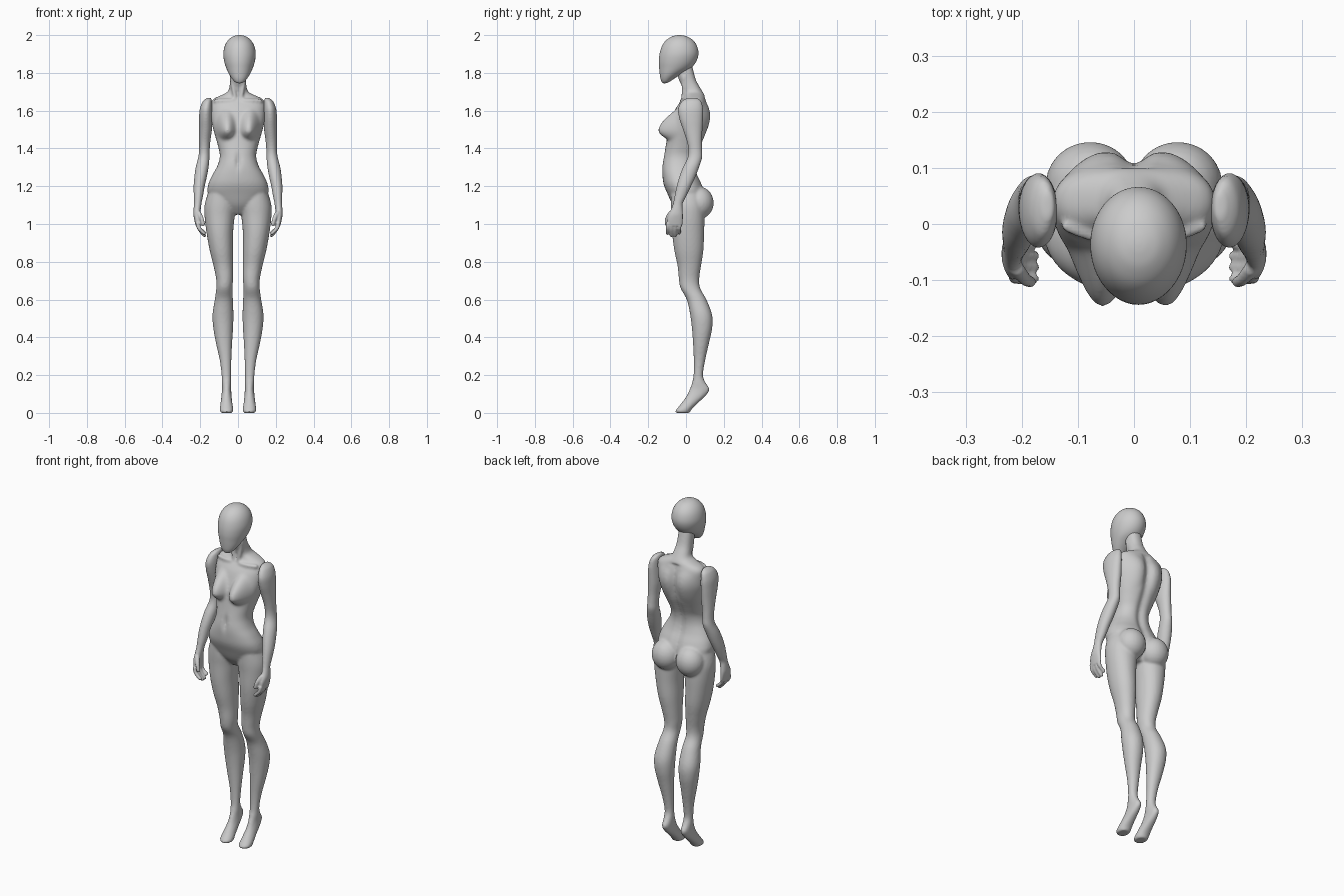
import bpy, bmesh, math
from mathutils import Vector


def catmull(rows, steps):
    """Smoothly interpolated rows through the key rows."""
    out = []
    for i in range(len(rows) - 1):
        a, b = rows[max(i - 1, 0)], rows[i]
        c, d = rows[i + 1], rows[min(i + 2, len(rows) - 1)]
        for k in range(steps):
            t = k / steps
            out.append([0.5 * (2 * q + (r - p) * t + (2 * p - 5 * q + 4 * r - s) * t * t
                               + (3 * q - p - 3 * r + s) * t ** 3)
                        for p, q, r, s in zip(a, b, c, d)])
    return out + [list(rows[-1])]


def skin(bm, rings):
    """Closed surface over a list of rings of points."""
    rings = [[bm.verts.new(p) for p in ring] for ring in rings]
    n = len(rings[0])
    for a, b in zip(rings, rings[1:]):
        for k in range(n):
            bm.faces.new((a[k], a[(k + 1) % n], b[(k + 1) % n], b[k]))
    bm.faces.new(rings[0])
    bm.faces.new(rings[-1])


def loft(bm, rows, side=1, power=2.0, steps=4, n=36, shape=None):
    """Skin over horizontal rings: z, x min, x max, y front, y back."""
    rings = []
    for z, x0, x1, y0, y1 in catmull(rows, steps):
        ring = []
        for k in range(n):
            a = 2 * math.pi * k / n
            c, s = math.cos(a), math.sin(a)
            c = math.copysign(abs(c) ** (2 / power), c)
            s = math.copysign(abs(s) ** (2 / power), s)
            x, y = (x0 + x1) / 2 + c * (x1 - x0) / 2, (y0 + y1) / 2 + s * (y1 - y0) / 2
            ring.append((side * x, y + (shape(x, s, z) if shape else 0), z))
        rings.append(ring)
    skin(bm, rings)


def ball(bm, centre, radii, side=1):
    (x, y, z), (rx, ry, rz) = centre, radii
    rows = []
    for i in range(13):
        a = math.pi * (0.03 + 0.94 * i / 12)
        w = math.sin(a)
        rows.append((z - rz * math.cos(a), x - rx * w, x + rx * w, y - ry * w, y + ry * w))
    loft(bm, rows, side, steps=1, n=24)


def strand(bm, points, r0, r1, side, n=10):
    """Tapering tube with rounded ends along a path."""
    path = [Vector((side * x, y, z)) for x, y, z in catmull(points, 5)]
    m = len(path) - 1
    rings = []
    for i, p in enumerate(path):
        d = (path[min(i + 1, m)] - path[max(i - 1, 0)]).normalized()
        u = d.orthogonal() if abs(d.y) > 0.9 else d.cross(Vector((0, 1, 0)))
        u.normalize()
        v = d.cross(u)
        r = (r0 + (r1 - r0) * i / m) * (0.5 if i in (0, m) else 1)
        rings.append([p + r * (math.cos(2 * math.pi * k / n) * u
                               + math.sin(2 * math.pi * k / n) * v) for k in range(n)])
    skin(bm, rings)


def finish(bm, name, voxel=None, smooth=6):
    bmesh.ops.recalc_face_normals(bm, faces=bm.faces[:])
    for f in bm.faces:
        f.smooth = True
    me = bpy.data.meshes.new(name)
    bm.to_mesh(me)
    bm.free()
    ob = bpy.data.objects.new(name, me)
    bpy.context.collection.objects.link(ob)
    if voxel:
        rm = ob.modifiers.new("union", 'REMESH')
        rm.mode, rm.voxel_size, rm.use_smooth_shade = 'VOXEL', voxel, True
        sm = ob.modifiers.new("soften", 'SMOOTH')
        sm.factor, sm.iterations = 0.5, smooth


def bump(x, z, cx, cz, rx, down, up):
    d = ((abs(x) - cx) / rx) ** 2 + ((z - cz) / (up if z > cz else down)) ** 2
    return max(0, 1 - d) ** 1.3


def torso_shape(x, s, z):
    """Spine hollow and shoulder blades behind, breasts and navel in front."""
    if s > 0:
        if z > 1.67:
            return 0
        return s * (0.014 * bump(x, z, .068, 1.57, .06, .12, .08)
                    - 0.014 * math.exp(-(x / 0.022) ** 2))
    return s * (0.066 * bump(x, z, .065, 1.497, .056, .055, .115)
                - 0.014 * math.exp(-(x / 0.012) ** 2 - ((z - 1.33) / 0.04) ** 2))


# Torso and neck: z, half width, front, back
torso = [(1.05, .03, -.03, .06), (1.10, .11, -.07, .09), (1.16, .158, -.098, .10),
         (1.21, .157, -.118, .085), (1.26, .135, -.125, .062), (1.31, .108, -.126, .052),
         (1.36, .096, -.118, .058), (1.41, .105, -.108, .078), (1.46, .119, -.10, .10),
         (1.51, .133, -.092, .113), (1.56, .143, -.075, .12), (1.61, .145, -.055, .118),
         (1.645, .142, -.032, .11), (1.665, .125, -.017, .103), (1.682, .088, -.01, .098),
         (1.70, .055, -.012, .088), (1.73, .045, -.022, .07), (1.77, .042, -.04, .05),
         (1.85, .042, -.06, .03)]
# Leg and tiptoe foot: z, inner, outer, front, back
leg = [(1.20, .04, .145, -.08, .07), (1.11, .012, .175, -.08, .095), (1.04, .018, .177, -.076, .098),
       (.95, .026, .166, -.073, .096), (.86, .026, .150, -.062, .092), (.78, .026, .130, -.045, .08),
       (.71, .026, .116, -.038, .07), (.66, .030, .115, -.029, .075), (.60, .027, .123, .004, .108),
       (.52, .024, .135, .022, .138), (.45, .026, .131, .031, .139), (.37, .031, .117, .037, .122),
       (.28, .035, .097, .041, .102), (.20, .037, .087, .040, .090), (.16, .036, .086, .032, .104),
       (.125, .036, .085, .019, .125), (.09, .034, .088, .003, .104), (.055, .030, .092, -.022, .066),
       (.028, .026, .096, -.043, .038), (.010, .025, .096, -.057, .024), (0, .030, .091, -.052, .020)]

bm = bmesh.new()
loft(bm, [(z, -w, w, f, b) for z, w, f, b in torso], power=2.3, shape=torso_shape, n=96, steps=5)
for s in (1, -1):
    loft(bm, leg, s, 2.1)
    # Buttocks
    ball(bm, (.078, .070, 1.112), (.080, .077, .085), s)
    # Collar bones and neck tendons
    strand(bm, [(.02, -.022, 1.653), (.07, -.022, 1.653), (.13, .0, 1.652)], .010, .011, s)
    strand(bm, [(.036, -.01, 1.79), (.026, -.014, 1.72), (.012, -.018, 1.655)], .012, .008, s)
finish(bm, "body", .007, 6)

# Arms with hands: z, inner, outer, front, back
arm = [(1.668, .143, .163, .01, .055), (1.65, .138, .186, -.022, .08), (1.61, .136, .202, -.042, .09),
       (1.56, .136, .206, -.036, .09), (1.50, .138, .206, -.016, .087), (1.44, .146, .206, .004, .084),
       (1.39, .150, .206, .013, .085), (1.35, .151, .211, .008, .085), (1.30, .156, .224, -.016, .069),
       (1.25, .165, .231, -.035, .050), (1.20, .176, .235, -.049, .027), (1.15, .185, .234, -.060, .003),
       (1.11, .193, .233, -.068, -.017), (1.08, .197, .235, -.078, -.018), (1.05, .201, .236, -.092, -.016),
       (1.02, .202, .231, -.100, -.016), (.99, .202, .224, -.098, -.020)]
fingers = [(-.094, .945), (-.074, .933), (-.053, .933), (-.032, .950)]
for s, name in ((1, "left_arm"), (-1, "right_arm")):
    bm = bmesh.new()
    loft(bm, arm, s)
    for y, tip in fingers:
        strand(bm, [(.214, y, 1.01), (.209, y - .003, .983), (.194, y - .004, (.983 + tip) / 2),
                    (.172, y - .003, tip)], .0115, .009, s)
    strand(bm, [(.212, -.075, 1.065), (.194, -.098, 1.03), (.182, -.104, .99)], .014, .010, s)
    finish(bm, name, .005, 3)

# Egg-shaped faceless head
head = [(1.745, .006, -.120, -.108), (1.752, .024, -.128, -.088), (1.77, .040, -.135, -.062),
        (1.795, .056, -.139, -.022), (1.825, .070, -.142, .026), (1.86, .081, -.144, .054),
        (1.90, .086, -.140, .066), (1.94, .079, -.128, .059), (1.97, .063, -.108, .040),
        (1.99, .040, -.080, .012), (1.998, .018, -.055, -.015), (2.0, .003, -.038, -.032)]
bm = bmesh.new()
loft(bm, [(z, .008 - w, .008 + w, f, b) for z, w, f, b in head], n=48)
finish(bm, "head")
